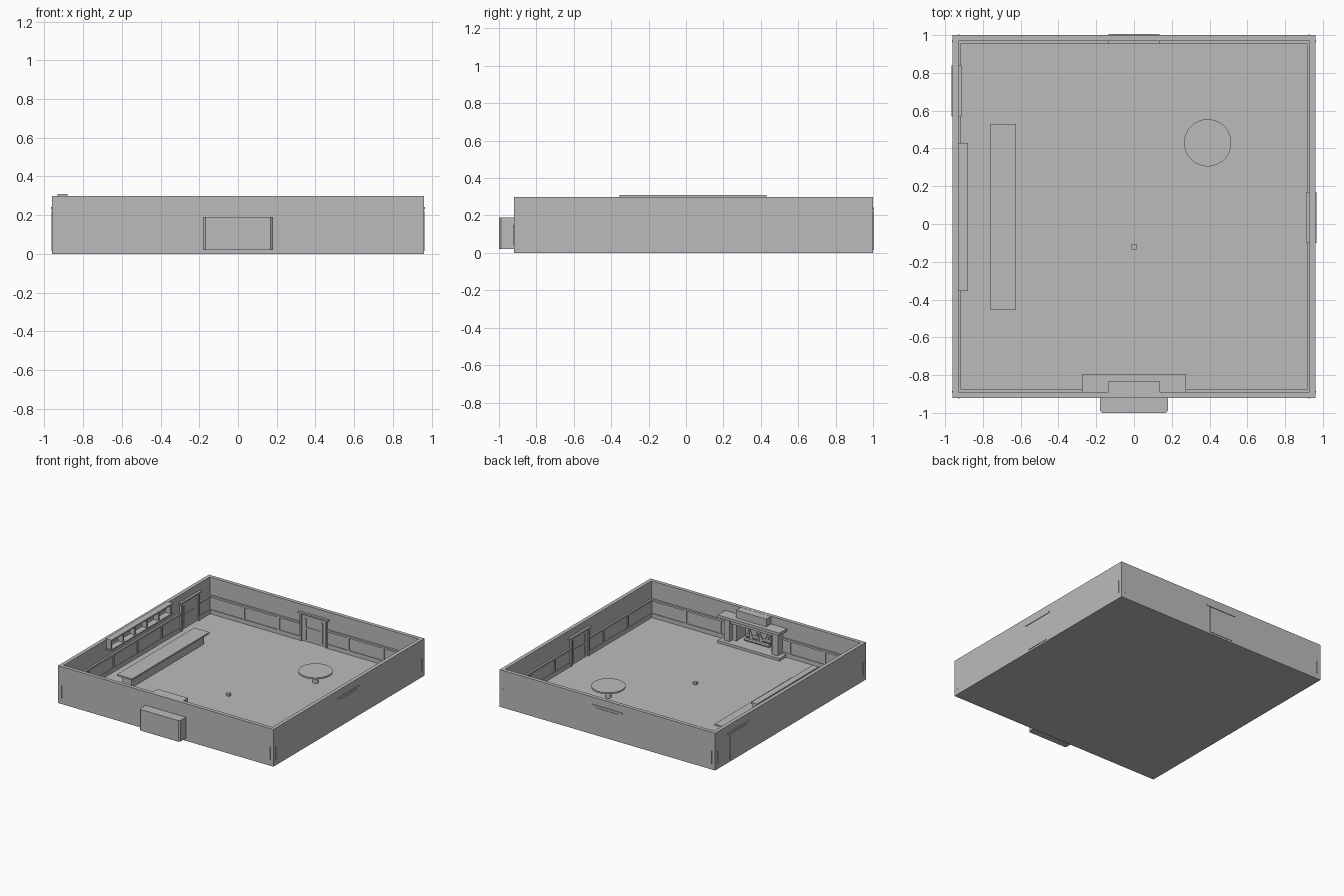
import bpy, bmesh, math, random
from mathutils import Matrix, Vector

if "Cube" in bpy.data.objects:
    bpy.data.objects.remove(bpy.data.objects["Cube"])
random.seed(4)

grey = bpy.data.materials.new("plain_grey")
grey.use_nodes = True
grey.diffuse_color = (0.5, 0.5, 0.5, 1)
grey.node_tree.nodes["Principled BSDF"].inputs["Base Color"].default_value = (0.5, 0.5, 0.5, 1)


def finish(name, bm):
    bmesh.ops.recalc_face_normals(bm, faces=bm.faces)
    mesh = bpy.data.meshes.new(name)
    bm.to_mesh(mesh)
    bm.free()
    mesh.materials.append(grey)
    obj = bpy.data.objects.new(name, mesh)
    bpy.context.collection.objects.link(obj)
    return obj


def box(name, x, y, z, matrix=Matrix()):
    """Box from (low, high) ranges."""
    bm = bmesh.new()
    size = Matrix.Diagonal((x[1] - x[0], y[1] - y[0], z[1] - z[0], 1))
    centre = Matrix.Translation([(r[0] + r[1]) / 2 for r in (x, y, z)])
    bmesh.ops.create_cube(bm, size=1, matrix=matrix @ centre @ size)
    return finish(name, bm)


def cone(name, base, r1, r2, height, sides, tilt=Matrix()):
    bm = bmesh.new()
    bmesh.ops.create_cone(bm, cap_ends=True, segments=sides, radius1=r1, radius2=r2, depth=height,
                          matrix=Matrix.Translation(base) @ tilt @ Matrix.Translation((0, 0, height / 2)))
    return finish(name, bm)


def prism(name, outline, z0, z1):
    bm = bmesh.new()
    face = bm.faces.new([bm.verts.new((x, y, z0)) for x, y in outline])
    top = bmesh.ops.extrude_face_region(bm, geom=[face])["geom"]
    bmesh.ops.translate(bm, vec=(0, 0, z1 - z0), verts=[v for v in top if isinstance(v, bmesh.types.BMVert)])
    return finish(name, bm)


FLOOR = 0.012
HALF = 0.96
WALL = 0.03


class Side:
    """One wall: u runs along it, d is the depth inward from its outer face."""

    def __init__(self, name, turns):
        self.name = name
        self.matrix = Matrix.Translation((0, 0.04, 0)) @ Matrix.Rotation(turns * math.pi / 2, 4, "Z")

    def box(self, part, u, d, z):
        return box(self.name + "_" + part, u, (HALF - d[1], HALF - d[0]), z, self.matrix)

    def wainscot(self, gap):
        """Panelling with rails and battens, split around a gap."""
        centre, half = gap
        end = HALF - WALL
        for a, b, tip_a, tip_b in ((-end, centre - half, -0.034, 0), (centre + half, end, 0, 0.034)):
            self.box("panel", (a + tip_a, b + tip_b), (0.028, 0.036), (0.045, 0.15))
            self.box("baseboard", (a, b), (0.028, 0.042), (FLOOR, 0.045))
            self.box("rail", (a, b), (0.028, 0.045), (0.145, 0.16))
            for i in range(-3, 4):
                u = i * 0.31
                if a + 0.02 < u < b - 0.02:
                    self.box("batten", (u - 0.008, u + 0.008), (0.028, 0.042), (0.045, 0.145))

    def door(self, u):
        """Slab through the wall with frame and lintel on the inside."""
        self.box("door", (u - 0.105, u + 0.105), (-0.004, 0.036), (0.015, 0.222))
        for s in (-1, 1):
            edge = sorted((u + s * 0.105, u + s * 0.12))
            self.box("door_post", edge, (0.028, 0.046), (FLOOR, 0.23))
            self.box("door_stile", sorted((u + s * 0.065, u + s * 0.08)), (0.03, 0.04), (0.03, 0.2))
        self.box("door_rail", (u - 0.08, u + 0.08), (0.03, 0.04), (0.115, 0.13))
        self.box("door_lintel", (u - 0.135, u + 0.135), (-0.005, 0.048), (0.23, 0.242))


# Floor and walls
box("floor", (-0.94, 0.94), (-0.9, 0.98), (0, FLOOR))
back, west, front, east = [Side(n, t) for n, t in
                           (("back", 0), ("right_side", 1), ("front", 2), ("left_side", 3))]
for side, door_u in ((back, 0), (west, 0.665), (east, 0.005)):
    side.box("wall", (-HALF, HALF - WALL), (0, WALL), (0, 0.3))
    side.wainscot((door_u, 0.125))
    side.door(door_u)

# Front wall with the firebox opening
OPEN = 0.16
front.box("wall_a", (-HALF, -OPEN), (0, WALL), (0, 0.3))
front.box("wall_b", (OPEN, HALF - WALL), (0, WALL), (0, 0.3))
front.box("wall_below", (-OPEN, OPEN), (0, WALL), (0, 0.03))
front.box("wall_above", (-OPEN, OPEN), (0, WALL), (0.18, 0.3))
front.wainscot((0, 0.24))

# Firebox bulging out behind the wall
half_shell = [(OPEN, -0.985), (OPEN, -0.915), (0.18, -0.915), (0.18, -0.99), (0.168, -1.0)]
shell = half_shell + [(-x, y) for x, y in reversed(half_shell)]
cap = half_shell[1:] + [(-x, y) for x, y in reversed(half_shell[1:])]
prism("firebox_shell", shell, 0.03, 0.18)
prism("firebox_base", cap, 0.02, 0.03)
prism("firebox_lid", cap, 0.18, 0.19)

# Fireplace inside the room
box("hearth", (-0.275, 0.275), (-0.895, -0.795), (FLOOR, 0.032))
for s in (-1, 1):
    box("fireplace_pillar", sorted((s * 0.19, s * 0.24)), (-0.895, -0.825), (0.032, 0.215))
    box("fireplace_jamb", sorted((s * 0.155, s * 0.19)), (-0.895, -0.865), (0.032, 0.215))
box("fireplace_header", (-0.24, 0.24), (-0.895, -0.835), (0.175, 0.215))
box("mantel", (-0.275, 0.275), (-0.895, -0.795), (0.215, 0.237))
box("chimney_breast", (-0.135, 0.135), (-0.895, -0.83), (0.237, 0.299))

# Logs and flames
across = Matrix.Rotation(math.pi / 2, 4, "Y")
for y, z in ((-0.945, 0.045), (-0.91, 0.045), (-0.928, 0.068)):
    cone("log", (-0.11, y, z), 0.014, 0.014, 0.22, 8, across)
for i in range(7):
    lean = Matrix.Rotation(random.uniform(-0.25, 0.25), 4, "Y")
    cone("flame", (-0.09 + i * 0.03, -0.928 + random.uniform(-0.015, 0.015), 0.06),
         0.018, 0, random.uniform(0.05, 0.1), 6, lean)

# Counter
box("counter_base", (-0.735, -0.655), (-0.42, 0.5), (FLOOR, 0.093))
box("counter_top", (-0.76, -0.625), (-0.455, 0.53), (0.093, 0.106))

# Wall rack behind the counter
west.box("rack_top", (-0.395, 0.39), (0.028, 0.08), (0.298, 0.31))
west.box("rack_shelf", (-0.395, 0.39), (0.028, 0.08), (0.222, 0.232))
for i in range(6):
    u = -0.38 + i * 0.151
    west.box("rack_divider", (u - 0.008, u + 0.008), (0.028, 0.072), (0.232, 0.298))

# Round table and a small block on the floor
cone("table_leg", (0.39, 0.43, FLOOR), 0.022, 0.022, 0.084, 16)
cone("table_top", (0.39, 0.43, 0.094), 0.125, 0.125, 0.012, 48)
box("floor_block", (-0.014, 0.014), (-0.134, -0.106), (FLOOR, 0.03))
